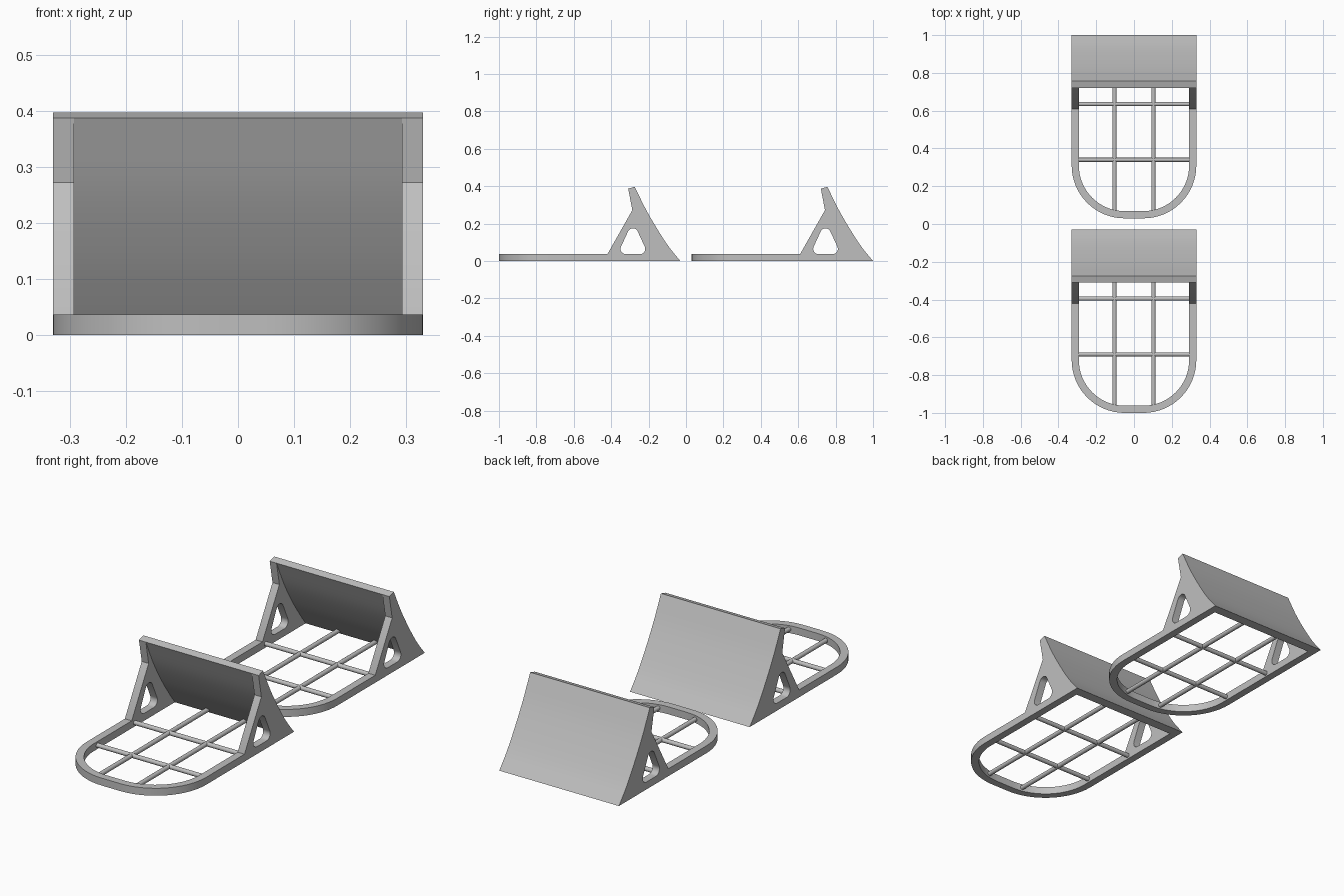
import bpy
import math
from mathutils import Matrix, Vector

cube = bpy.data.objects.get("Cube")
if cube:
    bpy.data.objects.remove(cube, do_unlink=True)

grey = bpy.data.materials.new("plain grey")
grey.use_nodes = True
GREY = (0.52, 0.52, 0.52, 1)
grey.diffuse_color = GREY
grey.node_tree.nodes["Principled BSDF"].inputs["Base Color"].default_value = GREY

HALF, WALL, THICK = 0.33, 0.038, 0.037   # half width, rim width, base height
INNER = HALF - WALL
FRONT, JOINT, RADIUS = -1.0, -0.42, 0.28
PITCH = 1.03                             # distance between the two stands
SIDEWAYS = Matrix(((0, 0, 1, 0), (1, 0, 0, 0), (0, 1, 0, 0), (0, 0, 0, 1)))


def arc(cx, cy, r, start, end, steps=16):
    angles = [math.radians(start + (end - start) * i / steps) for i in range(steps + 1)]
    return [(cx + r * math.cos(a), cy + r * math.sin(a)) for a in angles]


def smooth_line(points, steps=5):
    """Catmull-Rom line through the points."""
    pts = [Vector(p) for p in points]
    pts = [2 * pts[0] - pts[1]] + pts + [2 * pts[-1] - pts[-2]]
    line = []
    for a, b, c, d in zip(pts, pts[1:], pts[2:], pts[3:]):
        for i in range(steps):
            t = i / steps
            line.append(tuple(0.5 * (2 * b + (c - a) * t + (2 * a - 5 * b + 4 * c - d) * t * t
                                     + (3 * b - a - 3 * c + d) * t ** 3)))
    return line + [tuple(pts[-2])]


def place(name, mesh):
    """Put one copy of the part in each stand."""
    for label, dy in (("front", 0), ("back", PITCH)):
        ob = bpy.data.objects.new(f"{label}_{name}", mesh)
        ob.location.y = dy
        bpy.context.collection.objects.link(ob)


def plate(name, loops, depth, matrix):
    """Extrude a flat outline, with any holes, by depth about its middle."""
    curve = bpy.data.curves.new(name, "CURVE")
    curve.dimensions, curve.fill_mode, curve.extrude = "2D", "BOTH", depth / 2
    for loop in loops:
        spline = curve.splines.new("POLY")
        spline.points.add(len(loop) - 1)
        for point, (x, y) in zip(spline.points, loop):
            point.co = (x, y, 0, 1)
        spline.use_cyclic_u = True
    temp = bpy.data.objects.new(name, curve)
    bpy.context.collection.objects.link(temp)
    bpy.context.view_layer.update()
    mesh = bpy.data.meshes.new_from_object(temp.evaluated_get(bpy.context.evaluated_depsgraph_get()))
    bpy.data.objects.remove(temp, do_unlink=True)
    mesh.transform(matrix)
    mesh.materials.clear()
    mesh.materials.append(grey)
    place(name, mesh)


def bar(name, start, end):
    """Thin round bar of the base grid."""
    start, end = Vector(start), Vector(end)
    bpy.ops.mesh.primitive_cylinder_add(vertices=16, radius=0.011, depth=(end - start).length)
    temp = bpy.context.object
    mesh = temp.data
    bpy.data.objects.remove(temp, do_unlink=True)
    turn = (end - start).to_track_quat("Z", "Y").to_matrix().to_4x4()
    mesh.transform(Matrix.Translation((start + end) / 2) @ turn)
    mesh.materials.append(grey)
    place(name, mesh)


# Rounded base rim, open at the back where the side brackets take over
cx, cy = HALF - RADIUS, FRONT + RADIUS
outer = [(-HALF, JOINT)] + arc(-cx, cy, RADIUS, 180, 270) + arc(cx, cy, RADIUS, 270, 360) + [(HALF, JOINT)]
r = RADIUS - WALL
inner = [(INNER, JOINT)] + arc(cx, cy, r, 360, 270) + arc(-cx, cy, r, 270, 180) + [(-INNER, JOINT)]
plate("base_rim", [outer + inner], THICK, Matrix.Translation((0, 0, THICK / 2)))

# Curved back panel, profile in y and z
back = smooth_line([(-0.274, 0.397), (-0.215, 0.277), (-0.15, 0.165), (-0.09, 0.074), (-0.03, 0)])
inside = smooth_line([(-0.08, 0), (-0.125, 0.06), (-0.185, 0.148), (-0.25, 0.26), (-0.309, 0.387)])
plate("back_panel", [back + inside], 2 * INNER, SIDEWAYS)

# Side brackets with a rounded triangular opening
bracket = back + [(JOINT, 0), (JOINT, THICK), (-0.287, 0.272), (-0.309, 0.387)]
r = 0.028
hole = (arc(-0.246, THICK + r, r, -90, 25, 8) + arc(-0.284, 0.147, r, 25, 155, 8)
        + arc(-0.322, THICK + r, r, 155, 270, 8))
for side, sign in (("left", 1), ("right", -1)):
    shift = Matrix.Translation((sign * (HALF + INNER) / 2, 0, 0))
    plate(f"{side}_bracket", [bracket, hole], WALL, shift @ SIDEWAYS)

# Grid bars across the base
mid = THICK / 2
for side, x in (("left", 0.103), ("right", -0.103)):
    bar(f"{side}_long_bar", (x, FRONT + WALL / 2, mid), (x, -0.08, mid))
for place_name, y in (("near", -0.69), ("far", -0.395)):
    bar(f"{place_name}_cross_bar", (-INNER - 0.01, y, mid), (INNER + 0.01, y, mid))

# Smooth curved faces, keep corners sharp
bpy.ops.object.select_all(action="DESELECT")
for ob in bpy.context.collection.objects:
    if ob.type == "MESH" and ob.name.startswith(("front_", "back_")):
        ob.select_set(True)
        bpy.context.view_layer.objects.active = ob
bpy.ops.object.shade_smooth_by_angle(angle=math.radians(30))
